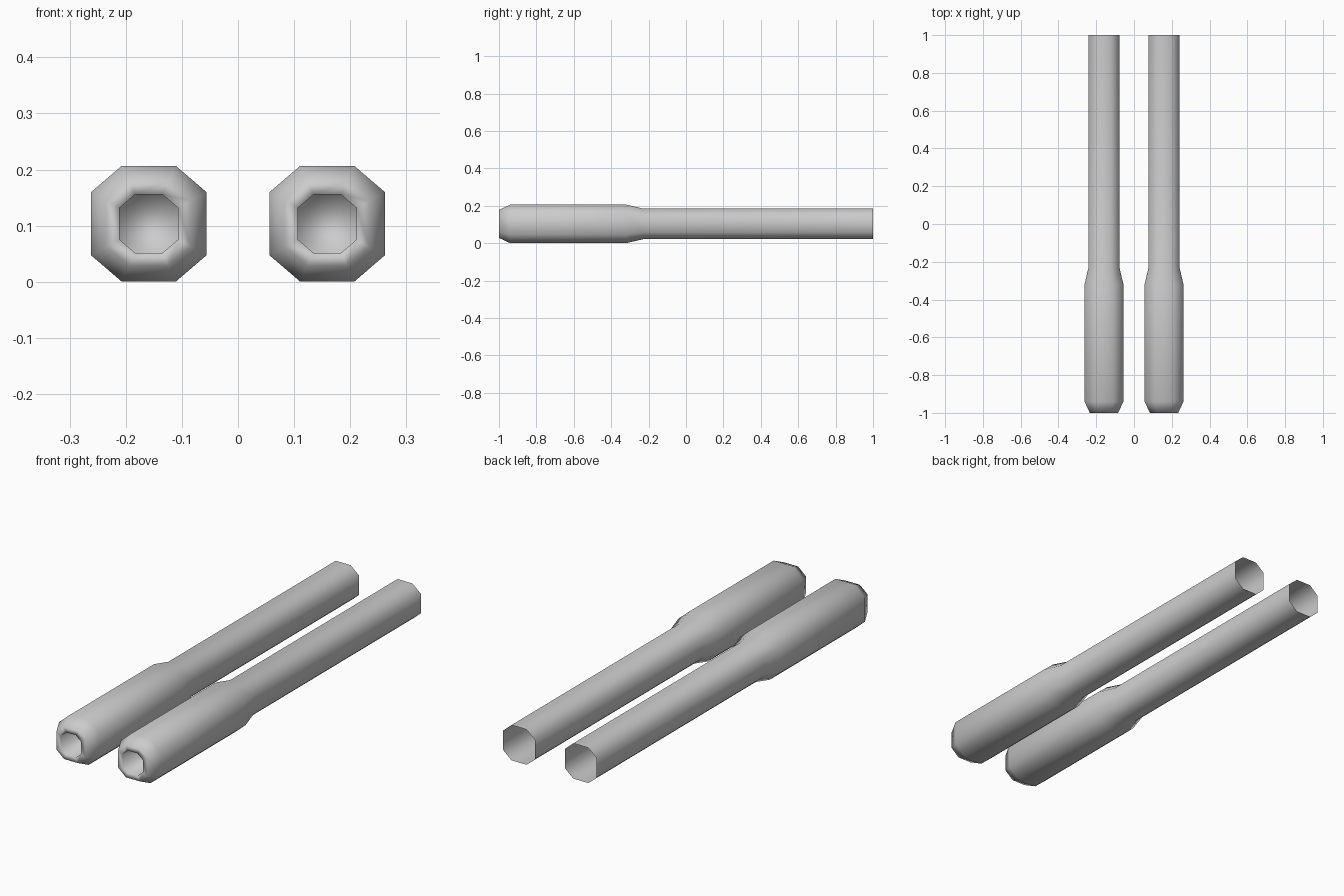
import bpy

if "Cube" in bpy.data.objects:
    bpy.data.objects.remove(bpy.data.objects["Cube"])

CENTRE_X, CENTRE_Z = 0.159, 0.1035

# Stations along the pipe: (y, half width), from the recessed plug out over the lip to the open tail
PROFILE = [
    (-0.86, 0.052), (-1.0, 0.052), (-1.0, 0.075), (-0.94, 0.103),
    (-0.32, 0.103), (-0.23, 0.082), (1.0, 0.082),
]


def octagon(y, r):
    """Slightly uneven eight-sided ring across the pipe."""
    a, b = r * 0.47, r * 0.545
    pts = [(r, -b), (r, b), (a, r), (-a, r), (-r, b), (-r, -b), (-a, -r), (a, -r)]
    return [(x, y, z) for x, z in pts]


def make_pipe(name, x):
    verts = [v for y, r in PROFILE for v in octagon(y, r)]
    faces = [tuple(range(8))]  # plug closing the muzzle recess
    for i in range(len(PROFILE) - 1):
        for j in range(8):
            k = (j + 1) % 8
            faces.append((i * 8 + j, i * 8 + k, i * 8 + 8 + k, i * 8 + 8 + j))
    # outward winding
    faces = [faces[0]] + [f[::-1] for f in faces[1:]]
    mesh = bpy.data.meshes.new(name)
    mesh.from_pydata(verts, [], faces)
    for p in mesh.polygons:
        p.use_smooth = True
    obj = bpy.data.objects.new(name, mesh)
    obj.location = (x, 0, CENTRE_Z)
    bpy.context.collection.objects.link(obj)
    return obj


# Matching pair of pipes
for side, name in ((-1, "left_pipe"), (1, "right_pipe")):
    make_pipe(name, side * CENTRE_X)
